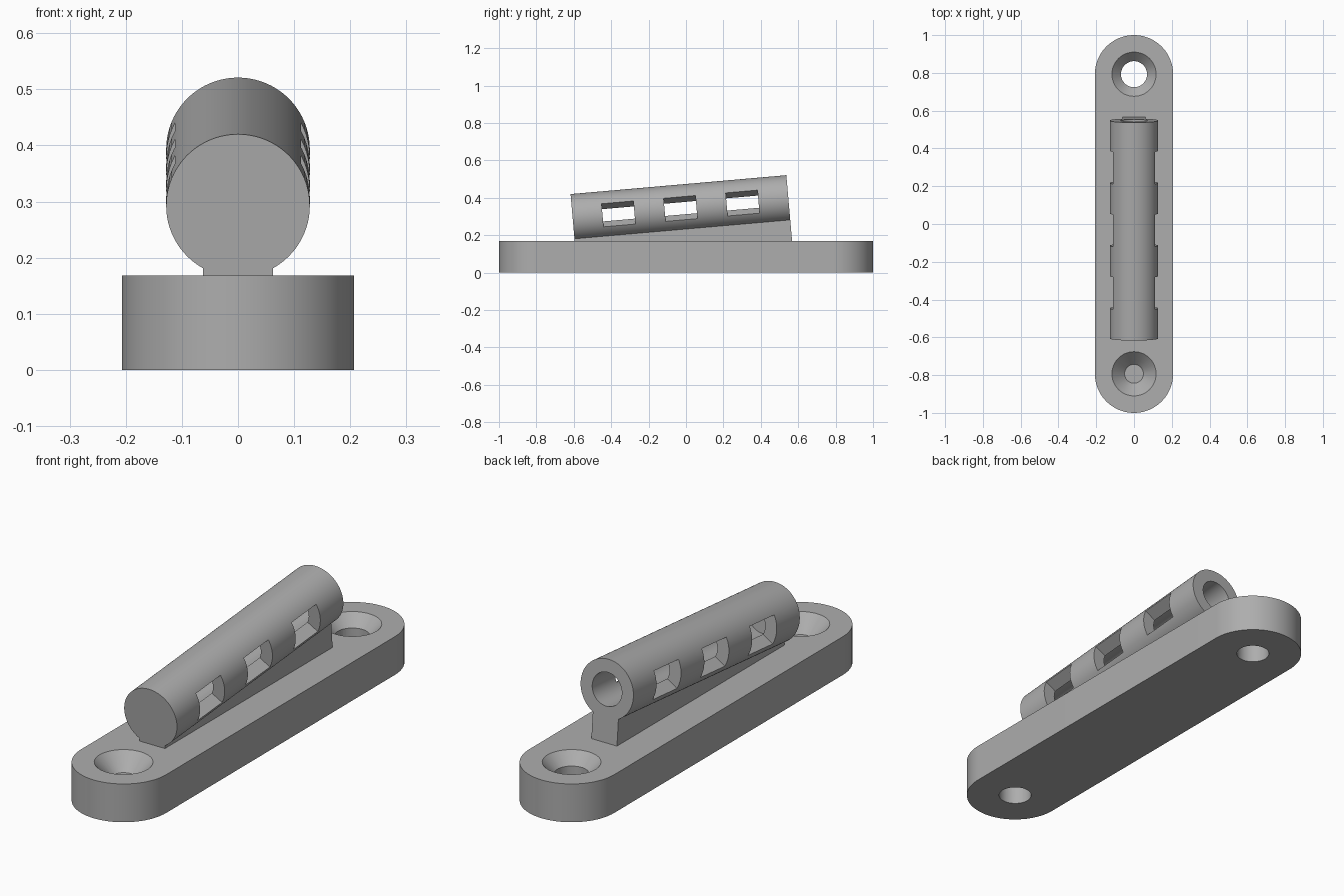
import bpy, bmesh, math
from mathutils import Matrix, Vector

cube = bpy.data.objects.get("Cube")
if cube:
    bpy.data.objects.remove(cube, do_unlink=True)

grey = bpy.data.materials.new("plain_grey")
grey.use_nodes = True
GREY = (0.42, 0.42, 0.42, 1)
grey.diffuse_color = GREY
grey.node_tree.nodes["Principled BSDF"].inputs["Base Color"].default_value = GREY

HALF_W, BASE_H = 0.207, 0.168
END_Y = 1 - HALF_W                      # centre of the rounded ends and screw holes
TUBE_R, BORE_R, TUBE_L = 0.128, 0.072, 1.158
TILT = math.radians(5)
# Tube frame: local y runs along the axis from the closed front end
TUBE = Matrix.Translation((0, -0.606, 0.2925)) @ Matrix.Rotation(TILT, 4, "X")


def prism(name, points, direction):
    """Extrude a closed outline of 3D points along a direction."""
    bm = bmesh.new()
    face = bm.faces.new([bm.verts.new(p) for p in points])
    out = bmesh.ops.extrude_face_region(bm, geom=[face])
    moved = [v for v in out["geom"] if isinstance(v, bmesh.types.BMVert)]
    bmesh.ops.translate(bm, verts=moved, vec=Vector(direction))
    bmesh.ops.recalc_face_normals(bm, faces=bm.faces)
    mesh = bpy.data.meshes.new(name)
    bm.to_mesh(mesh)
    bm.free()
    mesh.materials.append(grey)
    obj = bpy.data.objects.new(name, mesh)
    bpy.context.collection.objects.link(obj)
    return obj


def ring_xz(radius, y, count=80):
    angles = [math.tau * i / count for i in range(count)]
    return [(radius * math.cos(a), y, radius * math.sin(a)) for a in angles]


def cone(name, r_low, r_high, y, z_low, z_high):
    bpy.ops.mesh.primitive_cone_add(vertices=64, radius1=r_low, radius2=r_high,
                                    depth=z_high - z_low,
                                    location=(0, y, (z_low + z_high) / 2))
    obj = bpy.context.object
    obj.name = name
    obj.data.materials.append(grey)
    return obj


def cut(target, cutter):
    cutter.hide_render = True
    mod = target.modifiers.new("cut", "BOOLEAN")
    mod.operation, mod.solver, mod.object = "DIFFERENCE", "EXACT", cutter
    bpy.context.view_layer.objects.active = target
    bpy.ops.object.modifier_apply(modifier=mod.name)
    bpy.data.objects.remove(cutter, do_unlink=True)


def smooth(obj):
    bpy.ops.object.select_all(action="DESELECT")
    obj.select_set(True)
    bpy.context.view_layer.objects.active = obj
    bpy.ops.object.shade_smooth_by_angle(angle=math.radians(30))


# Base plate with fully rounded ends
outline = []
for side in (1, -1):
    for i in range(41):
        a = math.pi * i / 40
        outline.append((side * HALF_W * math.cos(a),
                        side * (END_Y + HALF_W * math.sin(a)), 0))
base = prism("base_plate", outline, (0, 0, BASE_H))

# Countersunk screw holes
HOLE_R, SINK_R, SINK_D, OVER = 0.069, 0.117, 0.05, 0.02
slope = (SINK_R - HOLE_R) / SINK_D
for y in (END_Y, -END_Y):
    cut(base, cone("screw_hole", HOLE_R, HOLE_R, y, -0.1, BASE_H + 0.1))
    cut(base, cone("countersink", HOLE_R - OVER * slope, SINK_R + OVER * slope, y,
                   BASE_H - SINK_D - OVER, BASE_H + OVER))
smooth(base)

# Tube, closed at the front and bored from the back
tube = prism("tilted_tube", ring_xz(TUBE_R, 0), (0, TUBE_L, 0))
cut(tube, prism("bore", ring_xz(BORE_R, 0.07), (0, TUBE_L, 0)))

# Three pairs of side windows with radial floors and ceilings
WINDOW = 0.171
REACH = 0.2
rise = REACH * math.tan(math.radians(30))
for offset in (-0.333, 0, 0.333):
    y = TUBE_L / 2 + offset - WINDOW / 2
    for side in (1, -1):
        wedge = [(side * 0.01, y, 0), (side * REACH, y, rise), (side * REACH, y, -rise)]
        cut(tube, prism("window", wedge, (0, WINDOW, 0)))
tube.matrix_world = TUBE
smooth(tube)

# Supporting rib between tube and base
RIB_W, RIB_TOP, RIB_LOW = 0.062, -0.105, -0.24
section = [(-RIB_W, 0, RIB_LOW), (RIB_W, 0, RIB_LOW),
           (RIB_W, 0, RIB_TOP), (-RIB_W, 0, RIB_TOP)]
rib = prism("support_rib", section, (0, TUBE_L, 0))
rib.matrix_world = TUBE
